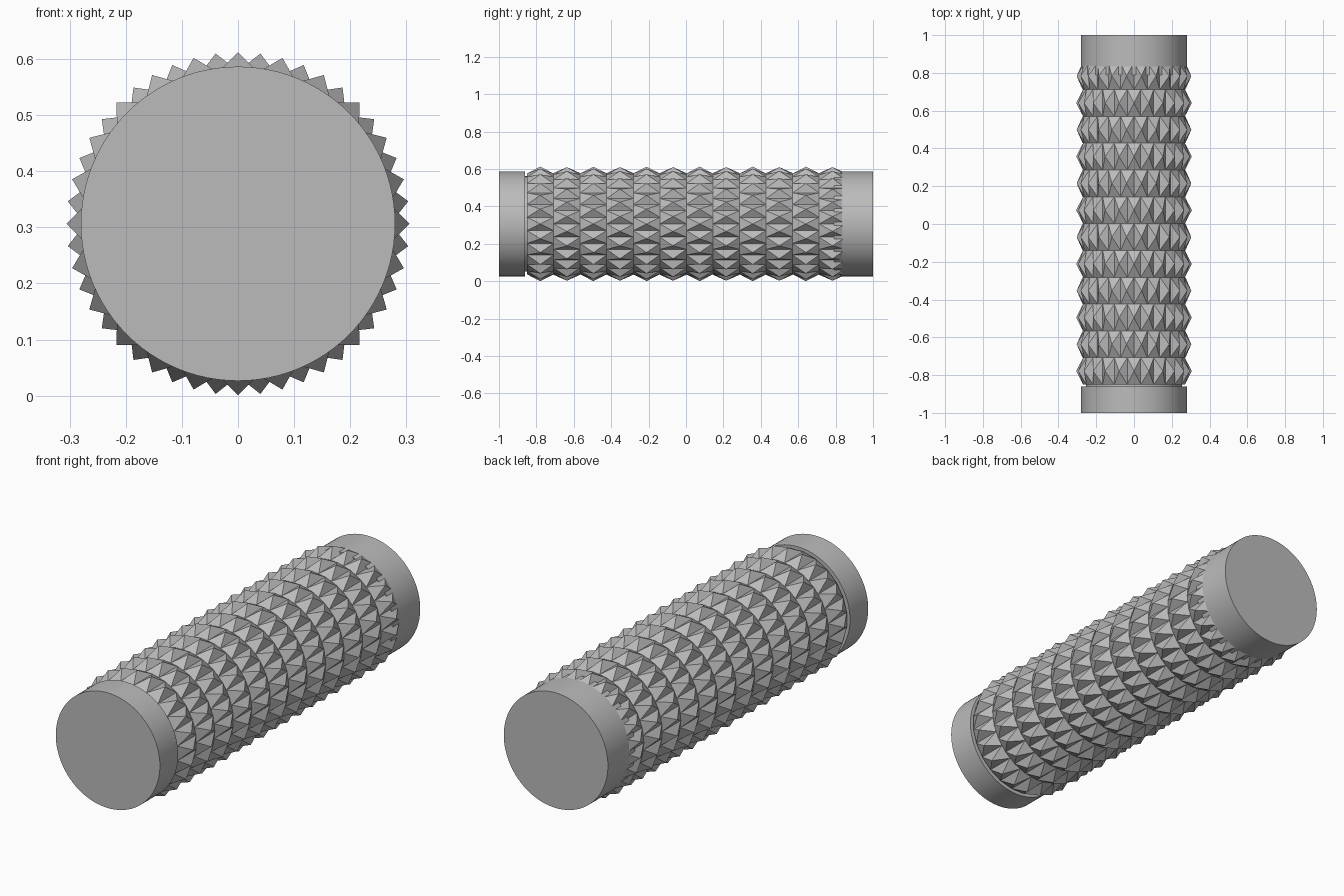
import bpy, bmesh, math
from math import sin, cos, pi

if "Cube" in bpy.data.objects:
    bpy.data.objects.remove(bpy.data.objects["Cube"])

CZ = 0.3065          # axis height
STUDS, ROWS = 24, 12
Y0, PITCH = -0.85, 0.142
BASE_R, TIP_R, END_R = 0.272, 0.306, 0.28

metal = bpy.data.materials.new("grey_metal")
metal.diffuse_color = (0.5, 0.5, 0.5, 1)
metal.use_nodes = True
metal.node_tree.nodes["Principled BSDF"].inputs["Base Color"].default_value = metal.diffuse_color


def ring_point(r, a, y):
    return (r * cos(a), y, CZ + r * sin(a))


def cylinder(name, r, y0, y1):
    bpy.ops.mesh.primitive_cylinder_add(
        vertices=96, radius=r, depth=y1 - y0,
        location=(0, (y0 + y1) / 2, CZ), rotation=(pi / 2, 0, 0))
    ob = bpy.context.object
    ob.name = name
    ob.data.materials.append(metal)
    bpy.ops.object.shade_smooth_by_angle(angle=math.radians(30))
    return ob


# Plain collars at both ends and the recessed core seen in the front groove
cylinder("front_collar", END_R, -1.0, -0.86)
cylinder("back_collar", END_R, 0.79, 1.0)
cylinder("core", 0.255, -0.87, 0.80)

# Rings of four-sided pyramid studs, every second ring turned by half a stud
bm = bmesh.new()
step = 2 * pi / STUDS
for row in range(ROWS):
    ya = Y0 + row * PITCH
    yb = ya + PITCH
    turn = (row % 2) * step / 2
    angles = [turn + (i - 0.5) * step for i in range(STUDS)]
    front = [bm.verts.new(ring_point(BASE_R, a, ya)) for a in angles]
    back = [bm.verts.new(ring_point(BASE_R, a, yb)) for a in angles]
    for i in range(STUDS):
        j = (i + 1) % STUDS
        tip = bm.verts.new(ring_point(TIP_R, turn + i * step, (ya + yb) / 2))
        corners = [front[i], front[j], back[j], back[i]]
        for k in range(4):
            bm.faces.new((corners[k], corners[(k + 1) % 4], tip))
    bm.faces.new(front)
    bm.faces.new(back)
bmesh.ops.recalc_face_normals(bm, faces=bm.faces)
mesh = bpy.data.meshes.new("stud_rings")
bm.to_mesh(mesh)
bm.free()
mesh.materials.append(metal)
studs = bpy.data.objects.new("stud_rings", mesh)
bpy.context.collection.objects.link(studs)
